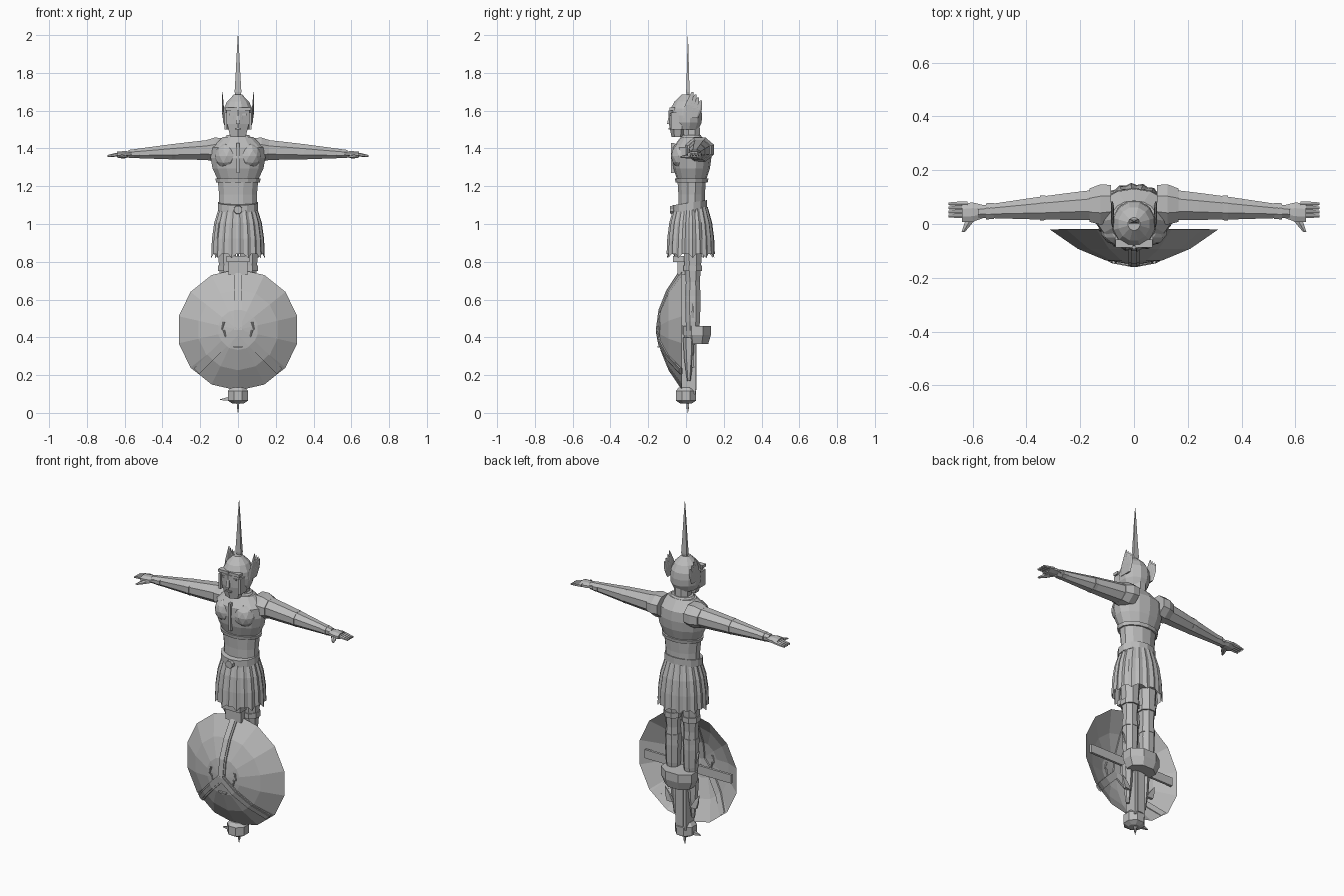
import bpy, bmesh, math
from mathutils import Vector

cube = bpy.data.objects.get("Cube")
if cube:
    bpy.data.objects.remove(cube)

GREY = (.5, .5, .5, 1)
stone = bpy.data.materials.new("plain_grey")
stone.use_nodes = True
stone.diffuse_color = GREY
stone.node_tree.nodes["Principled BSDF"].inputs["Base Color"].default_value = GREY


def finish(name, bm, mirror=False):
    """Turn a bmesh into a flat shaded object, optionally mirrored across x."""
    bmesh.ops.recalc_face_normals(bm, faces=bm.faces)
    mesh = bpy.data.meshes.new(name)
    bm.to_mesh(mesh)
    bm.free()
    mesh.materials.append(stone)
    part = bpy.data.objects.new(name, mesh)
    bpy.context.collection.objects.link(part)
    if mirror:
        modifier = part.modifiers.new("Mirror", "MIRROR")
        modifier.use_mirror_merge = False
    return part


def skin(name, loops, mirror=False, caps=True):
    """Join loops of points into a surface."""
    bm = bmesh.new()
    rows = [[bm.verts.new(point) for point in loop] for loop in loops]
    for low, high in zip(rows, rows[1:]):
        for i in range(len(low)):
            bm.faces.new((low[i - 1], low[i], high[i], high[i - 1]))
    if caps:
        bm.faces.new(rows[0])
        bm.faces.new(rows[-1])
    return finish(name, bm, mirror)


def ring(centre, axis, width, depth, sides, pleat=0):
    """Polygon across an axis; every second corner can be drawn in by pleat."""
    across, along = [Vector(v) for v in {"x": ((0, 1, 0), (0, 0, 1)),
                                         "y": ((1, 0, 0), (0, 0, 1)),
                                         "z": ((1, 0, 0), (0, 1, 0))}[axis]]
    points = []
    for i in range(sides):
        angle = (i + .5) * math.tau / sides
        reach = width * (1 - pleat * (i % 2)) / math.cos(math.pi / sides)
        points.append(Vector(centre) + reach * (across * math.cos(angle)
                                                + along * depth * math.sin(angle)))
    return points


def tube(name, axis, start, end, widths, depth=1, sides=8, mirror=False, pleat=0, caps=True):
    """Evenly spaced rings from start to end, one for each width."""
    start, end = Vector(start), Vector(end)
    last = len(widths) - 1
    loops = [ring(start.lerp(end, i / last), axis, width, depth, sides, pleat)
             for i, width in enumerate(widths)]
    return skin(name, loops, mirror, caps)


def upright(name, bottom, top, widths, x=0, y=.03, **options):
    return tube(name, "z", (x, y, bottom), (x, y, top), widths, **options)


def arm_part(name, inner, outer, widths, **options):
    """A mirrored tube along the arm, which drifts forward and down."""
    ends = [(x, .08 - .06 * x, 1.4 - .05 * x) for x in (inner, outer)]
    return tube(name, "x", *ends, widths, mirror=True, **options)


def slab(name, centre, size, mirror=False):
    bm = bmesh.new()
    bmesh.ops.create_cube(bm, size=1)
    bmesh.ops.scale(bm, vec=size, verts=bm.verts)
    bmesh.ops.translate(bm, vec=centre, verts=bm.verts)
    return finish(name, bm, mirror)


def lump(name, centre, size, mirror=False):
    bm = bmesh.new()
    bmesh.ops.create_icosphere(bm, subdivisions=2, radius=1)
    bmesh.ops.scale(bm, vec=size, verts=bm.verts)
    bmesh.ops.translate(bm, vec=centre, verts=bm.verts)
    return finish(name, bm, mirror)


# Spear standing through the whole figure
SPEAR_Y = .01
upright("spear_shaft", .02, 1.7, [.006, .006], y=SPEAR_Y, sides=6)
upright("spear_socket", 1.66, 1.7, [.008, .018], y=SPEAR_Y, depth=.5, sides=4)
upright("spear_blade", 1.7, 2, [.018, .012, .007, .001], y=SPEAR_Y, depth=.5, sides=4)
upright("spear_butt", 0, .06, [.001, .008], y=SPEAR_Y, sides=4)

# Torso and breastplate
upright("waist", 1.05, 1.26, [.1, .1, .11], depth=.7, sides=12)
upright("breastplate", 1.24, 1.46, [.11, .135, .145, .14, .08], depth=.7, sides=14)
upright("rib_band", 1.22, 1.24, [.115, .12], depth=.72, sides=14)
upright("collar", 1.43, 1.47, [.09, .06], depth=.8, sides=12)
upright("neck", 1.42, 1.54, [.045, .042])
lump("pectoral", (.06, -.02, 1.36), (.066, .06, .07), mirror=True)
slab("chest_seam", (0, -.07, 1.35), (.014, .02, .16))

# Shoulders, arms and hands
arm_part("shoulder_guard", .085, .165, [.07, .075, .062], depth=.85)
arm_part("arm", .13, .58, [.057, .05, .042, .032, .022], depth=.95)
arm_part("elbow_band", .33, .35, [.046, .046], depth=.9)
arm_part("wrist_cuff", .52, .55, [.03, .03], depth=.8)
arm_part("palm", .56, .64, [.024, .036, .034], depth=.45)
for finger in range(4):
    side = .03 + .015 * finger
    tube("finger", "x", (.62, side, 1.37), (.69, side, 1.36), [.009, .008, .005],
         sides=6, mirror=True)
tube("thumb", "y", (.6, .03, 1.36), (.635, -.03, 1.355), [.018, .014, .006],
     depth=.6, sides=6, mirror=True)

# Helmet with face guard and feathered wings
upright("helmet", 1.5, 1.685, [.062, .078, .08, .076, .058, .022], y=0, depth=1.06, sides=12)
upright("face_guard", 1.46, 1.6, [.04, .058, .062], y=-.045, depth=.68, sides=6)
tube("nose", "z", (0, -.09, 1.53), (0, -.08, 1.6), [.01, .006], sides=4)
slab("brow", (.036, -.072, 1.61), (.064, .03, .016), mirror=True)
slab("eye", (.03, -.075, 1.58), (.03, .018, .01), mirror=True)
slab("mouth", (0, -.087, 1.505), (.034, .01, .008))
slab("cheek_guard", (.064, -.05, 1.545), (.014, .06, .09), mirror=True)
for feather in range(4):
    root = .015 * feather
    tube("wing_feather", "z", (.078, root, 1.56), (.083, .035 + root, 1.7 - root),
         [.004, .005, .001], depth=4, sides=6, mirror=True)

# Belt, rising to the back, and pleated skirt
belt = upright("belt", 1.07, 1.11, [.106, .106], y=.02, depth=.83, sides=14)
for vert in belt.data.vertices:
    vert.co.z += vert.co.y * .15
tube("buckle", "y", (0, -.085, 1.075), (0, -.05, 1.075), [.02, .024])
upright("hips", .88, 1.08, [.11, .095], depth=.7, sides=10)
PLEATS = 40
skirt = upright("skirt", .84, 1.09, [.142, .138, .126, .1], y=.025, depth=.9, sides=PLEATS,
                pleat=.06, caps=False)
for i in range(0, PLEATS, 4):
    skirt.data.vertices[i].co.z -= .02

# Legs, bands, pointed feet and small wings
LEG_X, LEG_Y = .057, .036
leg = {"x": LEG_X, "y": LEG_Y, "mirror": True}
upright("leg", .38, .9, [.026, .038, .041, .037, .045, .05], **leg)
upright("foot", .17, .4, [.008, .021, .027], x=LEG_X, y=.015, mirror=True, sides=6)
for name, height, width in (("knee_band", .62, .042), ("thigh_band", .75, .049)):
    upright(name, height, height + .03, [width, width], **leg)
for name, height in (("greave_wing", .5), ("ankle_wing", .24)):
    tube(name, "z", (.075, LEG_Y, height), (.11, LEG_Y, height + .08), [.02, .014, .001],
         depth=.4, sides=4, mirror=True)

# Scabbard with locket, clasp and end cap
slab("scabbard", (0, .012, .28), (.068, .076, .36))
slab("scabbard_channel", (0, .012, .26), (.036, .085, .28))
slab("scabbard_upper", (0, -.01, .62), (.06, .045, .4))
slab("locket", (0, -.022, .765), (.1, .045, .07))
slab("locket_rim", (0, -.036, .815), (.12, .064, .03))
upright("clasp", .365, .46, [.08, .1, .1], y=.06, depth=.72)
upright("end_cap", .05, .065, [.03, .054], y=0)
upright("end_cap_side", .065, .115, [.054, .054], y=0)
upright("end_cap_top", .115, .135, [.054, .038], y=0)
tube("end_hook", "x", (-.04, 0, .075), (-.095, 0, .07), [.012, .002], sides=4)

# Domed shield, open at the back, with three ridged straps and a grip
SHIELD_Z, RIM, RINGS = .44, .32, 4


def dome(radius):
    return -.15 + .13 * (radius / RIM) ** 2


def strap(name, turn, half, proud):
    """A band from the middle of the dome towards the rim."""
    loops = []
    for i in range(RINGS):
        radius = .97 * RIM * i / (RINGS - 1)
        front, back = dome(radius) - proud, dome(radius) + .01
        loop = []
        for side, y in ((-half, front), (half, front), (half, back), (-half, back)):
            loop.append((side * math.cos(turn) + radius * math.sin(turn), y,
                         SHIELD_Z + radius * math.cos(turn) - side * math.sin(turn)))
        loops.append(loop)
    skin(name, loops)


radii = [RIM * i / (RINGS - 1) for i in range(1, RINGS)]
skin("shield", [ring((0, dome(r), SHIELD_Z), "y", r * .98, 1, 14)
                for r in [.01] + radii], caps=False)
for turn in (0, .75 * math.pi, -.75 * math.pi):
    strap("shield_strap", turn, half=.021, proud=.006)
    strap("strap_ridge", turn, half=.012, proud=.01)
for height in (-.02, .02):
    tube("shield_eye", "z", (.075 + height / 2, -.14, SHIELD_Z + height - .02),
         (.075, -.14, SHIELD_Z + height + .02), [.003, .006], mirror=True)
slab("shield_mouth", (0, -.145, .35), (.05, .012, .008))
slab("shield_grip", (0, -.025, SHIELD_Z), (.56, .014, .05))
